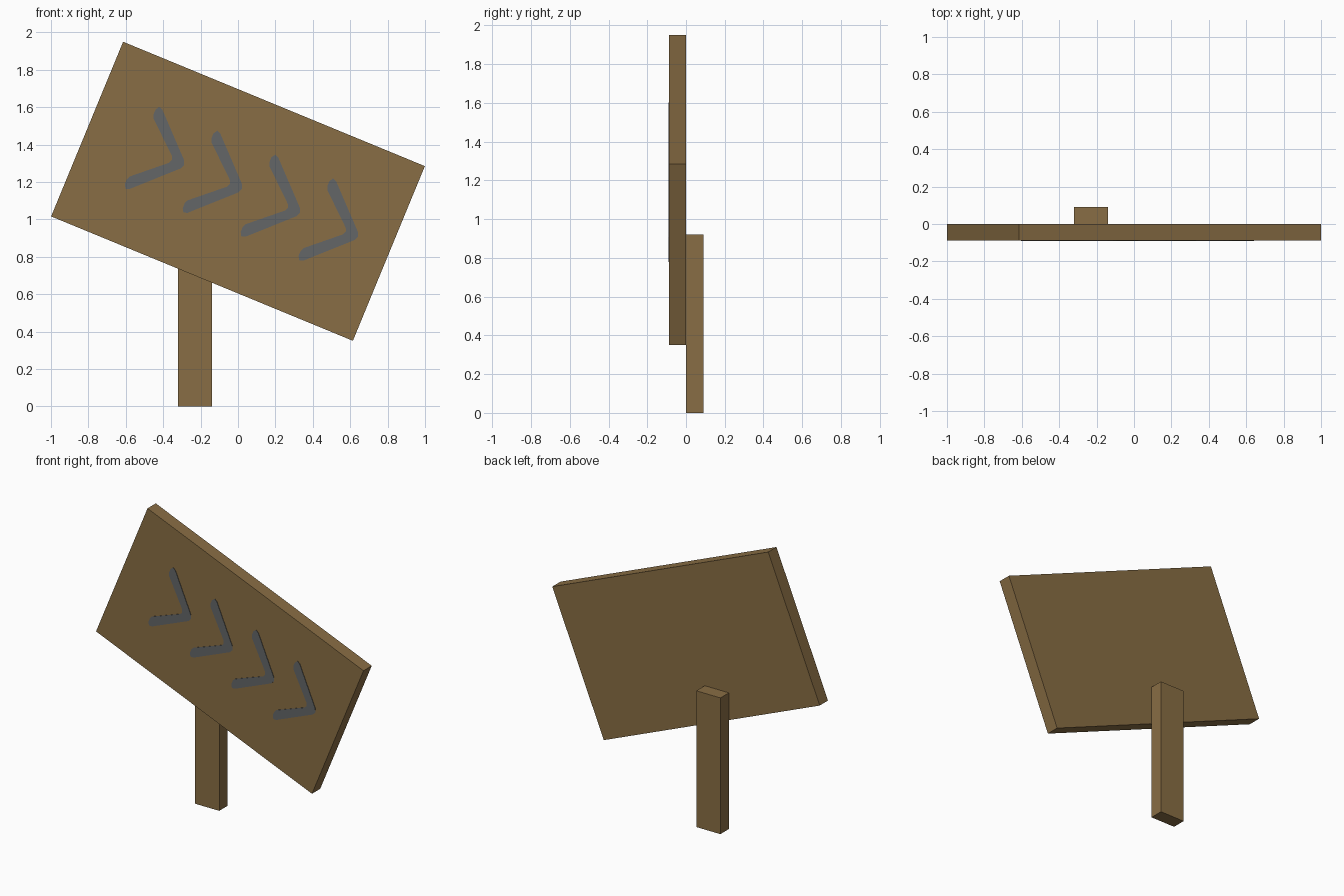
import bpy
import bmesh
from math import radians
from mathutils import Matrix

cube = bpy.data.objects.get("Cube")
if cube:
    bpy.data.objects.remove(cube, do_unlink=True)


def make_material(name, colour):
    mat = bpy.data.materials.new(name)
    mat.use_nodes = True
    mat.diffuse_color = colour
    mat.node_tree.nodes["Principled BSDF"].inputs["Base Color"].default_value = colour
    return mat


wood = make_material("brown wood", (0.25, 0.155, 0.058, 1))
paint = make_material("grey paint", (0.125, 0.133, 0.137, 1))


def add_object(name, bm, mat, matrix=Matrix()):
    bmesh.ops.recalc_face_normals(bm, faces=bm.faces)
    mesh = bpy.data.meshes.new(name)
    bm.to_mesh(mesh)
    bm.free()
    mesh.materials.append(mat)
    obj = bpy.data.objects.new(name, mesh)
    obj.matrix_world = matrix
    bpy.context.collection.objects.link(obj)
    return obj


def add_box(name, size, centre, mat, matrix=Matrix()):
    bm = bmesh.new()
    bmesh.ops.create_cube(bm, size=1)
    bmesh.ops.scale(bm, vec=size, verts=bm.verts)
    bmesh.ops.translate(bm, vec=centre, verts=bm.verts)
    return add_object(name, bm, mat, matrix)


# Upright post behind the board
add_box("post", (0.18, 0.09, 0.92), (-0.23, 0.045, 0.46), wood)

# Tilted board
tilt = Matrix.Translation((0, 0, 1.15)) @ Matrix.Rotation(radians(22.4), 4, "Y")
add_box("board", (1.745, 0.088, 1.01), (0, -0.044, 0), wood, tilt)

# Upper half of an arrow mark, mirrored to make the whole outline
half = [(-0.32, 0), (-0.33, 0.024), (-0.54, 0.229), (-0.561, 0.237),
        (-0.574, 0.216), (-0.574, 0.188), (-0.566, 0.168), (-0.398, 0.019),
        (-0.39, 0)]
outline = half + [(u, -v) for u, v in reversed(half[1:-1])]

# Row of thin painted arrow marks
for i in range(4):
    bm = bmesh.new()
    face = bm.faces.new([bm.verts.new((u + i * 0.335, -0.086, v + 0.02))
                         for u, v in outline])
    front = bmesh.ops.extrude_face_region(bm, geom=[face])["geom"]
    bmesh.ops.translate(bm, vec=(0, -0.005, 0),
                        verts=[e for e in front if isinstance(e, bmesh.types.BMVert)])
    add_object(f"arrow_mark_{i + 1}", bm, paint, tilt)
